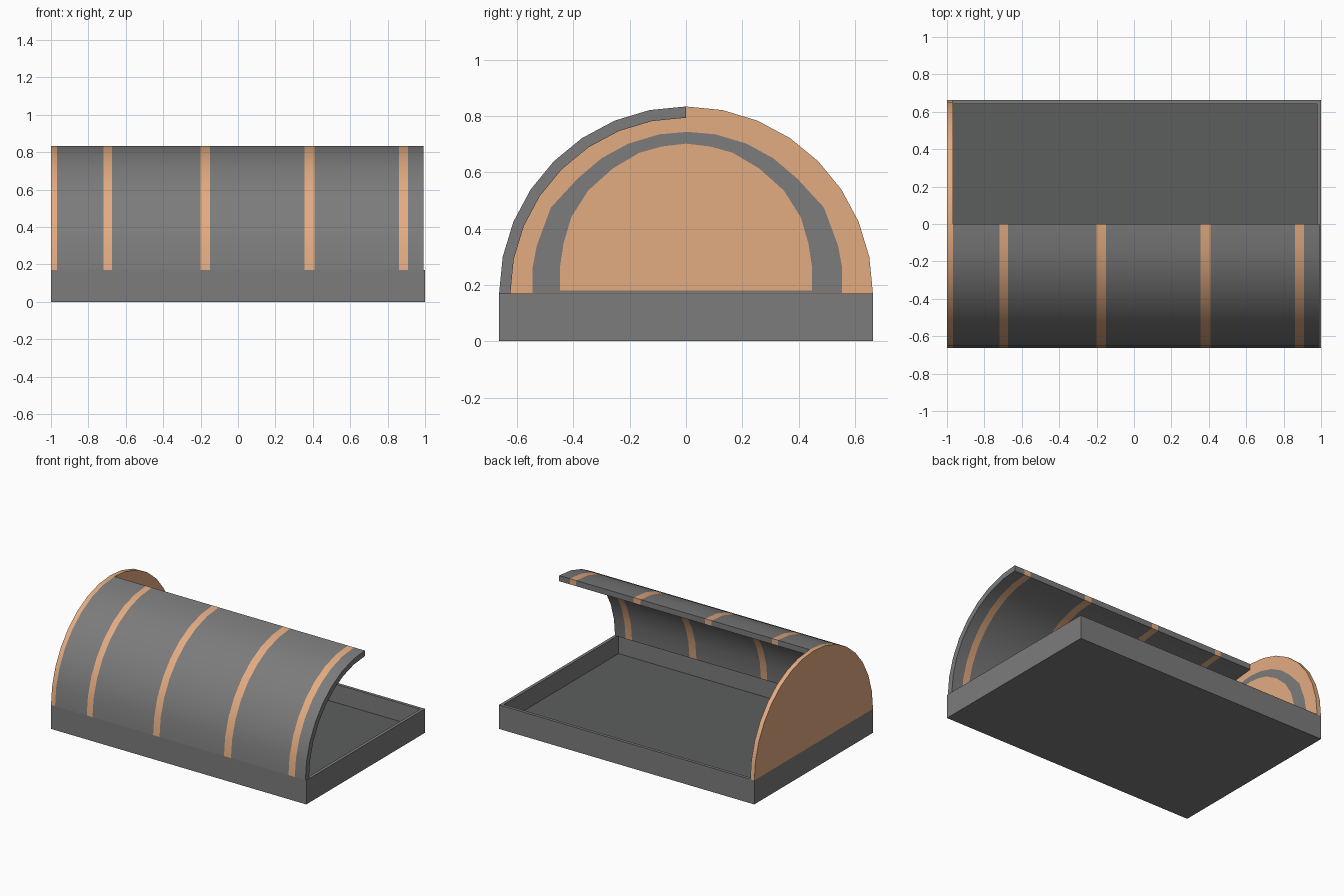
import bpy, bmesh, math

if "Cube" in bpy.data.objects:
    bpy.data.objects.remove(bpy.data.objects["Cube"])

R, R_IN, RIM = 0.664, 0.624, 0.17   # outer and inner arc radius, rim height
SEG = 8                             # facets per quarter turn
PANEL_X = -0.968                    # inner face of the end panel


def material(name, color):
    m = bpy.data.materials.new(name)
    m.diffuse_color = color
    m.use_nodes = True
    m.node_tree.nodes["Principled BSDF"].inputs["Base Color"].default_value = m.diffuse_color
    return m


tan = material("tan", (0.77, 0.413, 0.222, 1))
grey = material("dark_grey", (0.2, 0.2, 0.2, 1))
lining = material("floor_lining", (0.107, 0.114, 0.111, 1))


def finish(bm, name, mats, smooth=False, recalc=True):
    if recalc:
        bmesh.ops.recalc_face_normals(bm, faces=bm.faces)
    me = bpy.data.meshes.new(name)
    for m in mats:
        me.materials.append(m)
    bm.to_mesh(me)
    bm.free()
    ob = bpy.data.objects.new(name, me)
    bpy.context.collection.objects.link(ob)
    if smooth:
        bpy.ops.object.select_all(action='DESELECT')
        bpy.context.view_layer.objects.active = ob
        ob.select_set(True)
        bpy.ops.object.shade_smooth_by_angle(angle=math.radians(30))
    return ob


def arc(r, a0, a1, n):
    angles = [math.radians(a0 + (a1 - a0) * i / n) for i in range(n + 1)]
    return [(r * math.cos(a), RIM + r * math.sin(a)) for a in angles]


# Tray: box with its top face inset and pushed down, darker floor
bm = bmesh.new()
bmesh.ops.create_cube(bm, size=1)
for v in bm.verts:
    v.co.x *= 2
    v.co.y *= 2 * R
    v.co.z = (v.co.z + 0.5) * RIM
top = max(bm.faces, key=lambda f: f.calc_center_median().z)
bmesh.ops.inset_region(bm, faces=[top], thickness=0.022, use_even_offset=True)
ext = bmesh.ops.extrude_discrete_faces(bm, faces=[top])
floor = ext["faces"][0]
floor.material_index = 1
for v in floor.verts:
    v.co.z = 0.04
finish(bm, "tray", (grey, lining))

# Quarter-round cover: one closed section swept along x, tan bands by column
section = arc(R, 180, 90, SEG) + arc(R_IN, 90, 180, SEG)
stations = [PANEL_X, -0.72, -0.675, -0.2, -0.15, 0.355, 0.41, 0.86, 0.91, 0.993]
bm = bmesh.new()
rings = [[bm.verts.new((x, y, z)) for y, z in section] for x in stations]
n = len(section)
for col, (a, b) in enumerate(zip(rings, rings[1:])):
    for i in range(n):
        j = (i + 1) % n
        f = bm.faces.new((a[i], a[j], b[j], b[i]))
        f.material_index = col % 2
for ring in (rings[0], rings[-1]):
    for i in range(SEG):
        bm.faces.new((ring[i], ring[i + 1], ring[n - 2 - i], ring[n - 1 - i]))
finish(bm, "front_cover", (grey, tan), smooth=True)

# Half-round end panel
bm = bmesh.new()
ends = [[bm.verts.new((x, y, z)) for y, z in arc(R, 0, 180, 2 * SEG)]
        for x in (-1, PANEL_X)]
n = len(ends[0])
for ring in ends:
    bm.faces.new(ring)
for i in range(n):
    j = (i + 1) % n
    bm.faces.new((ends[0][i], ends[0][j], ends[1][j], ends[1][i]))
finish(bm, "end_panel", (tan,), smooth=True)

# Grey arch inlaid on the inner face of the end panel
outer = [(0.55, 0.172), (0.55, 0.26), (0.535, 0.34), (0.485, 0.475), (0.39, 0.578),
         (0.305, 0.65), (0.21, 0.702), (0.10, 0.735), (0, 0.744)]
inner = [(0.448, 0.18), (0.448, 0.262), (0.435, 0.347), (0.408, 0.44), (0.348, 0.535),
         (0.26, 0.614), (0.165, 0.67), (0.085, 0.692), (0, 0.702)]


def mirrored(half):
    return half + [(-y, z) for y, z in reversed(half[:-1])]


bm = bmesh.new()
out_ring, in_ring = [[bm.verts.new((PANEL_X + 0.0015, y + shift, z)) for y, z in mirrored(h)]
                     for h, shift in ((outer, 0.005), (inner, 0))]
n = len(out_ring)
for k in range(n):
    j = (k + 1) % n
    f = bm.faces.new((out_ring[k], out_ring[j], in_ring[j], in_ring[k]))
    f.normal_update()
    if f.normal.x < 0:
        f.normal_flip()
finish(bm, "arch_inlay", (grey,), recalc=False)
